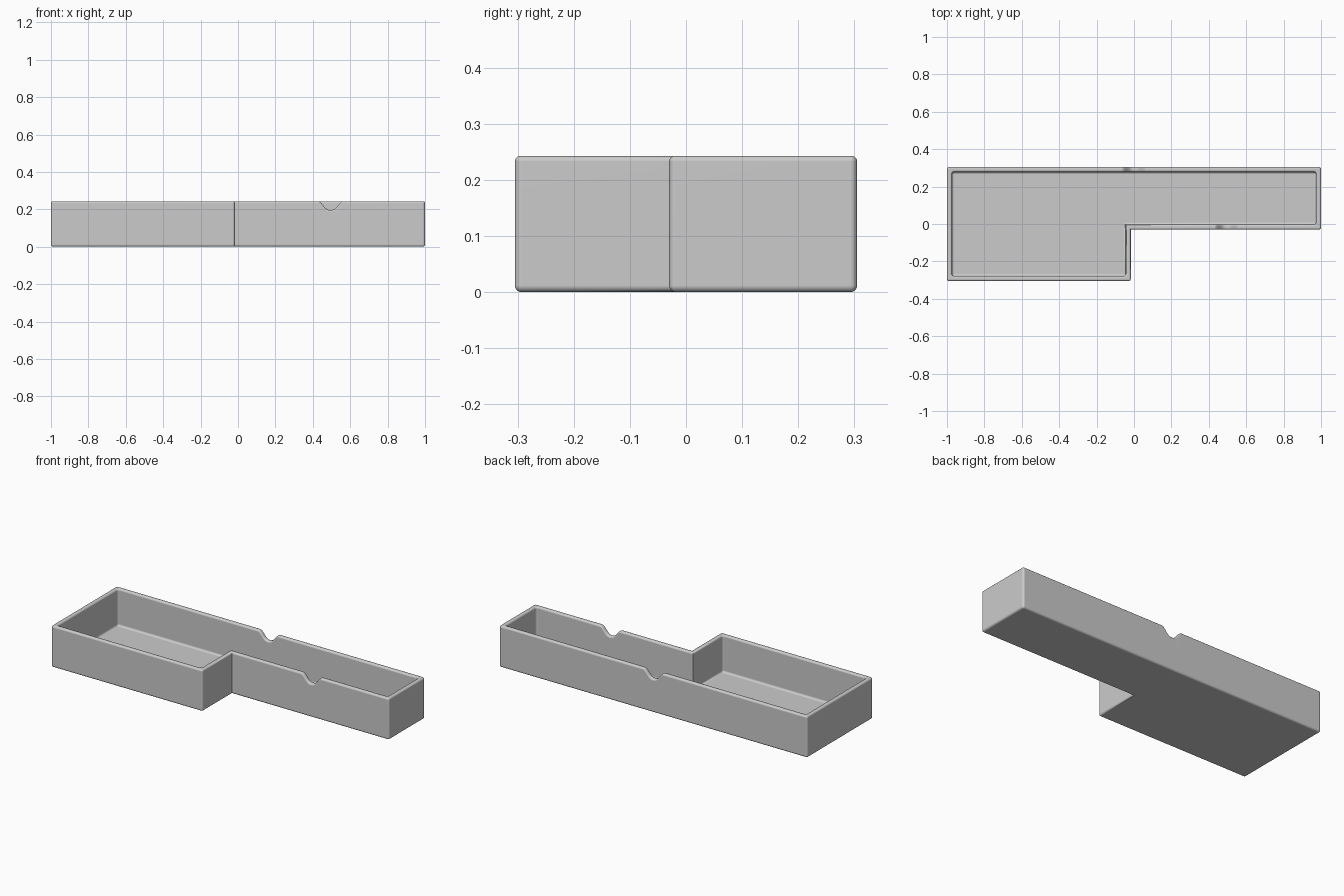
import bpy, bmesh, math
from mathutils import Vector

if "Cube" in bpy.data.objects:
    bpy.data.objects.remove(bpy.data.objects["Cube"], do_unlink=True)

HEIGHT, WALL, FLOOR, ROUND, SEG = 0.243, 0.027, 0.027, 0.012, 5
RIM = 0.01
NOTCH_HALF, NOTCH_DEPTH = 0.066, 0.047

# L-shaped outline, counter-clockwise; the inner corner stays sharp
outline = [Vector(p) for p in [(-1, -0.305), (-0.017, -0.305), (-0.017, -0.03),
                               (1, -0.03), (1, 0.305), (-1, 0.305)]]
# Finger notches: index of the wall they sit in, and x centre
notches = {2: 0.495, 4: 0.0}


def ring(inset, radius):
    """Outline moved inward, with rounded corners and extra points at notches.
    Returns (point, notch drop) pairs."""
    n, pts = len(outline), []
    for i, p in enumerate(outline):
        a = (p - outline[i - 1]).normalized()
        b = (outline[(i + 1) % n] - p).normalized()
        corner = p + (Vector((-a.y, a.x)) + Vector((-b.y, b.x))) * inset
        if a.cross(b) < 0:
            pts.append((corner, 0))
        else:
            centre = corner + (b - a) * radius
            for k in range(SEG + 1):
                t = k / SEG * math.pi / 2
                pts.append((centre + (a * math.sin(t) - b * math.cos(t)) * radius, 0))
        if i in notches:
            for k in range(25):
                u = k / 12 - 1
                drop = NOTCH_DEPTH / 2 * (1 + math.cos(math.pi * abs(u) ** 1.3))
                x = notches[i] + u * NOTCH_HALF * b.x
                pts.append((Vector((x, corner.y)), drop))
    return pts


def arc(cx, cz, r, start, end):
    for k in range(SEG + 1):
        t = math.radians(start + (end - start) * k / SEG)
        yield cx + r * math.cos(t), cz + r * math.sin(t)


# Wall section from underside, over the rim, down to the floor: (inset, z, corner radius, in rim)
section = []
for d, z in arc(ROUND, ROUND, ROUND, 270, 180):
    section.append((d, z, max(ROUND - d, 0.0005), False))
for d, z in arc(RIM, HEIGHT - RIM, RIM, 180, 90):
    section.append((d, z, max(ROUND - d, 0.0005), True))
for d, z in arc(WALL - RIM, HEIGHT - RIM, RIM, 90, 0):
    section.append((d, z, ROUND + WALL - d, True))
for d, z in arc(WALL + ROUND, FLOOR + ROUND, ROUND, 180, 270):
    section.append((d, z, max(ROUND + WALL - d, 0.0005), False))

# Skin the rings, then close the underside and the floor
bm = bmesh.new()
rings = []
for d, z, r, rim in section:
    rings.append([bm.verts.new((p.x, p.y, z - (drop if rim else 0)))
                  for p, drop in ring(d, r)])
for low, high in zip(rings, rings[1:]):
    for j in range(len(low)):
        k = (j + 1) % len(low)
        bm.faces.new((low[j], low[k], high[k], high[j]))
bm.faces.new(list(reversed(rings[0])))
bm.faces.new(rings[-1])
bmesh.ops.recalc_face_normals(bm, faces=bm.faces)
mesh = bpy.data.meshes.new("tray")
bm.to_mesh(mesh)
bm.free()

tray = bpy.data.objects.new("tray", mesh)
bpy.context.collection.objects.link(tray)

# Plain grey
grey = bpy.data.materials.new("grey")
grey.use_nodes = True
colour = (0.6, 0.6, 0.6, 1)
grey.diffuse_color = colour
grey.node_tree.nodes["Principled BSDF"].inputs["Base Color"].default_value = colour
mesh.materials.append(grey)

# Smooth rounded edges, flat walls
bpy.ops.object.select_all(action='DESELECT')
tray.select_set(True)
bpy.context.view_layer.objects.active = tray
bpy.ops.object.shade_smooth_by_angle(angle=math.radians(40))
weighted = tray.modifiers.new("flat_walls", 'WEIGHTED_NORMAL')
weighted.keep_sharp = True
